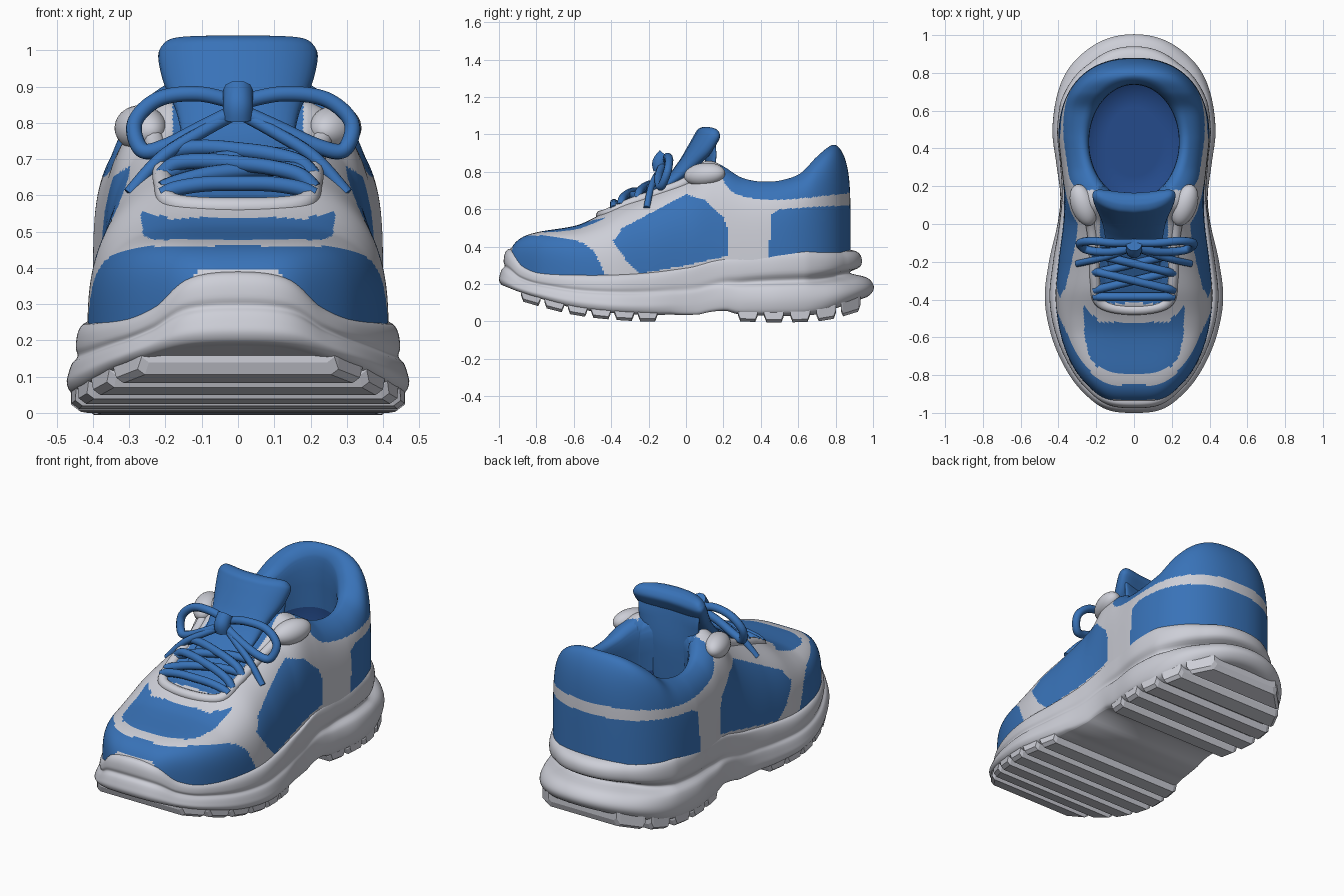
import bpy, bmesh, math
from mathutils import Vector as V

if "Cube" in bpy.data.objects:
    bpy.data.objects.remove(bpy.data.objects["Cube"])


def material(name, rgb):
    m = bpy.data.materials.new(name)
    m.diffuse_color = (*rgb, 1)
    m.use_nodes = True
    m.node_tree.nodes["Principled BSDF"].inputs["Base Color"].default_value = m.diffuse_color
    return m


BLUE, GREY, DARK = MATS = [material("blue fabric", (0.04, 0.17, 0.48)),
                           material("light grey rubber", (0.61, 0.62, 0.68)),
                           material("dark blue lining", (0.018, 0.07, 0.26))]


def ip(t, x):
    """Smooth interpolation in a table of (x, value)."""
    if x <= t[0][0]: return t[0][1]
    if x >= t[-1][0]: return t[-1][1]
    i = max(k for k in range(len(t) - 1) if t[k][0] <= x)
    sl = lambda k: (t[min(k + 1, len(t) - 1)][1] - t[max(k - 1, 0)][1]) / (t[min(k + 1, len(t) - 1)][0] - t[max(k - 1, 0)][0])
    h = t[i + 1][0] - t[i][0]
    u = (x - t[i][0]) / h
    return ((2*u**3 - 3*u*u + 1) * t[i][1] + (u**3 - 2*u*u + u) * h * sl(i)
            + (3*u*u - 2*u**3) * t[i + 1][1] + (u**3 - u*u) * h * sl(i + 1))


def spline(pts, per=10, closed=False):
    """Smooth curve through points."""
    p, n = [V(a) for a in pts], len(pts)
    g = (lambda i: p[i % n]) if closed else (lambda i: p[max(0, min(n - 1, i))])
    out = []
    for i in range(n if closed else n - 1):
        a, b, c, d = g(i - 1), g(i), g(i + 1), g(i + 2)
        for k in range(per):
            u = k / per
            out.append(0.5 * (2*b + (c - a)*u + (2*a - 5*b + 4*c - d)*u*u + (3*b - a - 3*c + d)*u**3))
    return out if closed else out + [p[-1]]


def even(c, n):
    """n + 1 evenly spaced points along a polyline."""
    d = [0]
    for a, b in zip(c, c[1:]): d.append(d[-1] + (b - a).length)
    out, j = [], 0
    for k in range(n + 1):
        s = d[-1] * k / n
        while j < len(c) - 2 and d[j + 1] < s: j += 1
        out.append(c[j].lerp(c[j + 1], min(1, (s - d[j]) / max(d[j + 1] - d[j], 1e-9))))
    return out


def outline(half, n):
    """Closed even outline from right-half points, toe to heel."""
    c = spline(half + [(-x, y) for x, y in half[-2:0:-1]], 12, True)
    return even(c + c[:1], n)[:-1]


def loft(name, rings, rule, cap=False):
    """Skin closed rings; rule(centre, ring index) gives the material index."""
    n = len(rings[0])
    faces = [(r*n + i, r*n + (i + 1) % n, (r + 1)*n + (i + 1) % n, (r + 1)*n + i)
             for r in range(len(rings) - 1) for i in range(n)]
    if cap: faces += [tuple(range(n)), tuple(range((len(rings) - 1)*n, len(rings)*n))]
    me = bpy.data.meshes.new(name)
    me.from_pydata([tuple(v) for r in rings for v in r], [], faces)
    for m in MATS: me.materials.append(m)
    for f in me.polygons:
        f.material_index = rule(f.center, f.index // n)
        f.use_smooth = True
    bm = bmesh.new()
    bm.from_mesh(me)
    bmesh.ops.remove_doubles(bm, verts=bm.verts, dist=1e-5)
    bmesh.ops.recalc_face_normals(bm, faces=bm.faces)
    bm.to_mesh(me)
    bm.free()
    o = bpy.data.objects.new(name, me)
    bpy.context.collection.objects.link(o)


def tube(name, pts, r, mat):
    cu = bpy.data.curves.new(name, 'CURVE')
    cu.dimensions, cu.bevel_depth, cu.bevel_resolution, cu.use_fill_caps = '3D', r, 3, True
    c = spline(pts, 8)
    s = cu.splines.new('POLY')
    s.points.add(len(c) - 1)
    for q, p in zip(s.points, c): q.co = (*p, 1)
    s.use_smooth = True
    cu.materials.append(mat)
    o = bpy.data.objects.new(name, cu)
    bpy.context.collection.objects.link(o)
    bpy.ops.object.select_all(action='DESELECT')
    o.select_set(True)
    bpy.context.view_layer.objects.active = o
    bpy.ops.object.convert(target='MESH')


# ---- upper: a dome over the foot outline with a padded opening
FRONT = [(0, -.96), (.13, -.94), (.23, -.87), (.32, -.76), (.385, -.6), (.415, -.4), (.4, -.2), (.375, 0), (.37, .15), (.385, .3)]
heel = [(.4 * math.cos(a)**.87, .45 + .43 * math.sin(a)**.87)
        for a in [math.pi/2 * k/12 for k in range(12)]] + [(0, .88)]
UP = outline(FRONT + heel, 400)
WID = sorted((p.y, p.x) for p in outline(FRONT + heel, 800)[:401] if p.y < .47)
TOP = [(-.97, .49), (-.8, .485), (-.6, .51), (-.5, .55), (-.35, .64), (-.2, .705), (0, .8), (.1, .875), (.2, .845),
       (.3, .795), (.45, .775), (.55, .785), (.62, .815), (.7, .9), (.8, .985), (.88, .98)]
BASE = [(-.97, .22), (-.4, .2), (0, .22), (.4, .3), (.9, .3)]
POW = [(-1, 4.5), (-.7, 4.2), (-.4, 3), (0, 3), (.2, 4), (.45, 4.3), (.7, 5.5), (1, 6)]


def width(y):
    lo, hi = 0, len(WID) - 1
    if y <= WID[0][0]: return 1e-4
    while hi - lo > 1:
        m = (lo + hi) // 2
        lo, hi = (m, hi) if WID[m][0] <= y else (lo, m)
    (a, wa), (b, wb) = WID[lo], WID[hi]
    return max(1e-4, wa + (wb - wa) * (y - a) / max(b - a, 1e-9))


def surf(x, y):
    x = abs(x)
    if y < .45: n = x / width(y)
    else: n = ((x/.4)**2.3 + ((y - .45)/.43)**2.3)**(1/2.3)
    p, b, h = ip(POW, y), ip(BASE, y), ip(TOP, y)
    if y < -.6: h = b + (h - b) * max(0, 1 - ((-.6 - y)/.36)**4)**(1/3)
    z = b + (h - b) * max(0, 1 - min(n, 1)**p)**(1/p)
    recess = max(0, min(1, (.19 - x)/.04)) * max(0, min(1, (y + .43)/.05))
    return z - (.025 * recess if y < .2 else 0)


N, rays = 100, []
for b in UP:
    a = math.atan2(b.x, b.y - .43)
    e = V((.24 * math.sin(a), .435 + .305 * math.cos(a)))
    ray = []
    for k in range(131):
        c = e.lerp(b, 1 - (k / 130)**3)
        d = min(1, (c - e).length / .055)
        z = ip(BASE, b.y) if k == 0 else surf(c.x, c.y)
        ray.append(V((c.x, c.y, z - .055 * (1 - math.sqrt(1 - (1 - d)**2)))))
    rays.append(even(ray, N))
rings = [[r[k] for r in rays] for k in range(N + 1)]
rim = rings[-1]
for s, f in ((.99, .1), (1.0, .3), (1.04, .6), (1.05, .92), (1.0, 1), (.6, 1), (.001, 1)):
    rings.append([(x*s, .435 + (y - .435)*s, z + (.41 - z)*f) for x, y, z in rim])

MID = [(-.39, .43), (-.34, .5), (-.15, .6), (0, .68), (.1, .65), (.2, .56), (.23, .48), (.22, .35), (0, .3), (-.25, .255), (-.3, .3)]
HEEL = [(.445, .3), (.45, .57), (.5, .6), (.92, .625), (.92, .3)]


def inside(poly, y, z):
    r = False
    for (a, b), (c, d) in zip(poly, poly[1:] + poly[:1]):
        if (b > z) != (d > z) and y < a + (z - b) * (c - a) / (d - b): r = not r
    return r


def upper_rule(c, k):
    x, y, z = abs(c.x), c.y, c.z
    if k >= N: return 2 if k >= N + 3 else 0
    if y < -.8 and z < .4 and x < .1 + .8 * (.4 - z): return 1
    blue = (y < -.42 and z < ip([(-.95, .46), (-.75, .458), (-.6, .435), (-.5, .38), (-.43, .25)], y)
            or -.79 < y < -.52 + max(0, x - .18) and x < ip([(-.79, .1), (-.75, .2), (-.65, .25), (-.45, .27)], y)
            or x < .18 and -.42 < y < .2
            or inside(MID, y, z) or inside(HEEL, y, z)
            or y > .18 and z > ip([(.18, .8), (.22, .72), (.3, .67), (.5, .65), (.9, .69)], y))
    return 0 if blue else 1


loft("upper", rings, upper_rule)

# ---- chunky sole: stacked outlines with a groove round the heel
SO = outline([(0, -1), (.15, -.98), (.27, -.89), (.36, -.77), (.435, -.6), (.472, -.4), (.45, -.2), (.405, 0), (.39, .15),
              (.41, .32), (.43, .5), (.4, .7), (.32, .85), (.17, .965), (0, 1)], 240)
STOP = [(-1, .39), (-.97, .365), (-.91, .3), (-.8, .265), (-.4, .25), (0, .285), (.2, .335), (.5, .375), (1, .385)]
SBOT = [(-1, .15), (-.9, .115), (-.8, .085), (-.6, .035), (-.4, .01), (-.2, 0), (-.05, .005), (.1, .03), (.2, .025),
        (.3, 0), (.7, 0), (.85, .03), (1, .08)]
levels = spline([(0, .065, .07), (.03, .038, .045), (.15, .025, .03), (.34, .027, .025), (.46, .05, .03), (.55, .015, .015),
                 (.68, 0, .005), (.82, .0, .0), (.95, .015, .015), (1, .05, .05)], 4)


def sole_ring(f, heel_in, fore_in, sx=1):
    out = []
    for p in SO:
        h = max(0, min(1, (p.y + .1) / .4))
        c = V((0, max(-.55, min(.55, p.y))))
        inset = fore_in + (heel_in - fore_in) * h
        inset *= (1 - .75 * math.exp(-((p.y - .08)/.22)**2)) * (1 + 1.5 * max(0, min(1, (p.y - .65)/.25)))
        q = p + (c - p).normalized() * inset
        a, b = ip(STOP, p.y), ip(SBOT, p.y) + .035 - .025 * max(0, 1 - abs(p.y - .07) / .15)
        out.append((q.x * sx, q.y, a + (b - a) * f))
    return out


loft("sole", [sole_ring(0, .06, .07, 0)] + [sole_ring(*l) for l in levels] + [sole_ring(1, .05, .05, 0)],
     lambda c, k: 1)

# ---- tread bars across the underside
SW = sorted((p.y, p.x) for p in SO[:121])
for i, y in enumerate([-.83 + .125*k for k in range(6)] + [.33, .47, .61, .75, .88]):
    bar = []
    for yy in (y - .052, y - .04, y + .04, y + .052):
        w, b = ip(SW, yy) - .012, ip(SBOT, yy)
        lo = b + (.03 if abs(yy - y) > .045 else 0)
        bar.append([(-w, yy, b + .08), (w, yy, b + .08), (w, yy, lo + .015), (w - .02, yy, lo),
                    (-w + .02, yy, lo), (-w, yy, lo + .015)])
    loft(f"tread_bar_{i + 1}", bar, lambda c, k: 1, True)
    for f in bpy.data.objects[f"tread_bar_{i + 1}"].data.polygons: f.use_smooth = False


# ---- padded tongue and its inner panel, rows of (y, z, half width, half thickness)
def pad(name, rows, bend):
    out = []
    for y, z, w, t in spline(rows, 6):
        ring = []
        for k in range(32):
            ca, sa = math.cos(math.tau * k / 32), math.sin(math.tau * k / 32)
            x, d = w * math.copysign(abs(ca)**.6, ca), t * math.copysign(abs(sa)**.8, sa)
            ring.append((x, y + d * .9 + bend * x * x * max(0, min(1, (z - .7)/.2)), z - d * .35))
        out.append(ring)
    loft(name, out, lambda c, k: 0, True)


pad("tongue", [(-.3, .62, .13, .02), (-.1, .735, .15, .035), (0, .83, .17, .05), (.06, .91, .205, .06), (.1, .98, .22, .06),
               (.115, 1.01, .21, .055), (.124, 1.03, .18, .03), (.127, 1.035, .1, .005)], 1)
pad("tongue_inner_panel", [(.11, 1.0, .19, .02), (.12, .9, .19, .025), (.135, .75, .17, .025), (.135, .6, .14, .02),
                           (.13, .45, .1, .015)], 1)

# ---- raised grey edging round the lacing and the top eyelet tabs
side = [(.26, .12), (.245, .06), (.225, -.02), (.21, -.15), (.205, -.3), (.175, -.42)]
tube("eyelet_edging", [(x, y, surf(x, y) - .01) for x, y in
                       side + [(0, -.455)] + [(-x, y) for x, y in side[::-1]]], .028, GREY)
for s, n in ((1, "right"), (-1, "left")):
    bpy.ops.mesh.primitive_uv_sphere_add(segments=32, ring_count=16, radius=1, location=(s * .268, .1, .785),
                                         rotation=(.1, s * .5, -s * .3))
    tab = bpy.context.object
    tab.name, tab.scale = "eyelet_tab_" + n, (.066, .115, .062)
    tab.data.materials.append(GREY)
    bpy.ops.object.shade_smooth()


# ---- criss-cross laces
def lace(name, y0, y1, lift):
    pts = []
    for x in (-.21, -.17, -.09, 0, .09, .17, .21):
        y = y0 + (y1 - y0) * (x + .21) / .42
        pts.append((x, y, surf(x, y) + (lift if abs(x) < .2 else 0) + (.015 if abs(x) < .1 else 0)))
    tube(name, pts, .022, BLUE)


lace("lace_bottom", -.385, -.385, .02)
for i in range(2):
    y = -.35 + .09 * i
    lace(f"lace_cross_a{i + 1}", y, y + .1, .015)
    lace(f"lace_cross_b{i + 1}", y + .1, y, .035)

# ---- bow
for s, n in ((1.1, "right"), (-1, "left")):
    tube("bow_loop_" + n, [(s*x, y, z) for x, y, z in (
        (0, -.1, .855), (.11, -.1, .88), (.22, -.09, .865), (.285, -.1, .8), (.265, -.13, .725),
        (.2, -.145, .735), (.1, -.145, .785), (0, -.125, .835))], .022, BLUE)
    tube("lace_end_" + n, [(s / abs(s) * x, y, z) for x, y, z in (
        (0, -.12, .83), (.1, -.16, .775), (.21, -.19, .705), (.3, -.21, .605))], .018, BLUE)
tube("bow_knot", [(0, -.135, .81), (0, -.14, .85), (0, -.11, .89)], .042, BLUE)
